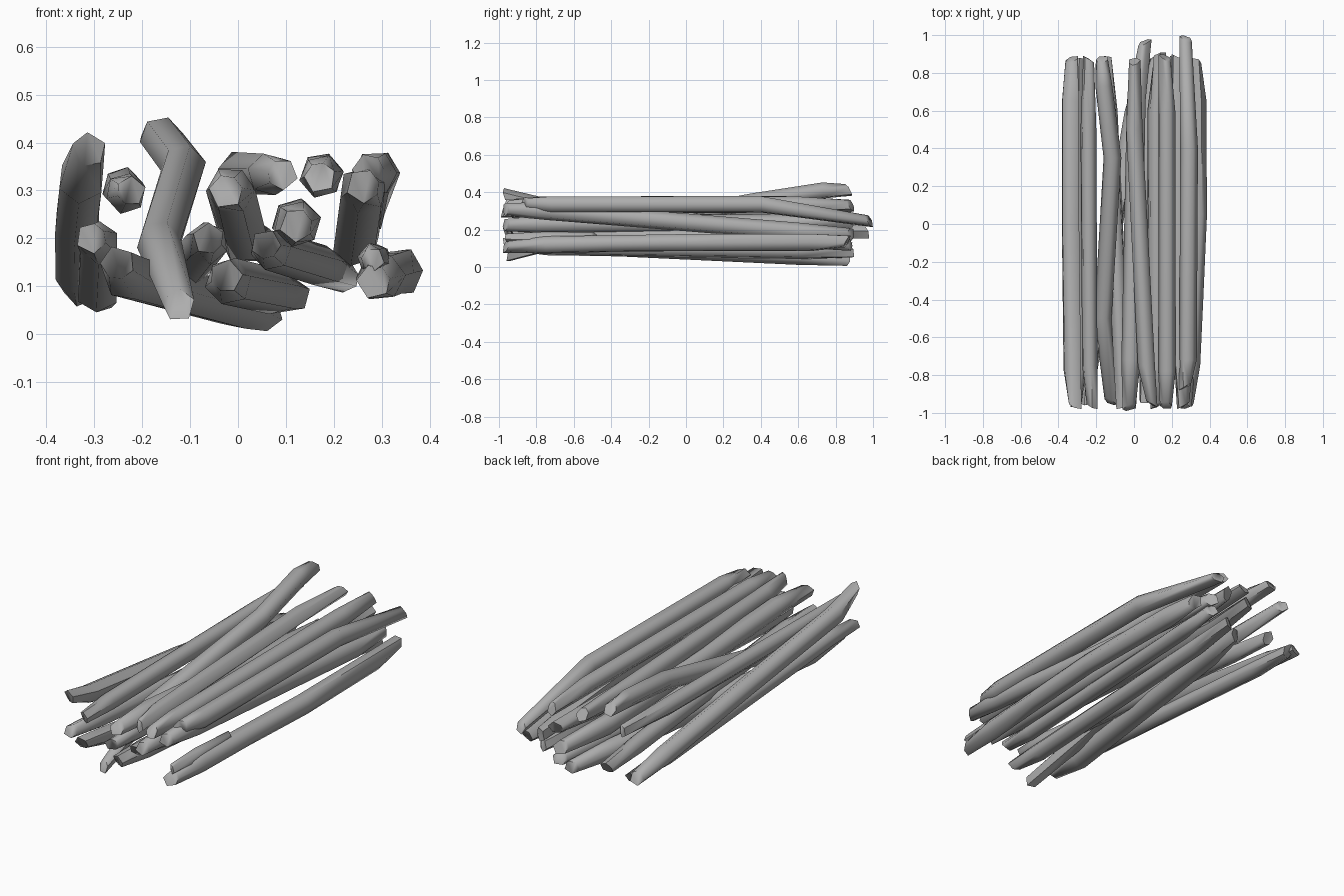
import bpy, bmesh, math, random
from mathutils import Vector

cube = bpy.data.objects.get("Cube")
if cube:
    bpy.data.objects.remove(cube, do_unlink=True)

random.seed(4)
SIDES = 6

wood = bpy.data.materials.new("grey_wood")
wood.use_nodes = True
grey = (0.42, 0.42, 0.42, 1)
wood.diffuse_color = grey
wood.node_tree.nodes["Principled BSDF"].inputs["Base Color"].default_value = grey


def stick(name, path, radius=0.05):
    """Rough branch: faceted rings along a bent path, with ragged, splintered ends."""
    bm = bmesh.new()
    rings = []
    spin = random.uniform(0, math.tau)
    last = len(path) - 1
    for i, point in enumerate(path):
        centre = Vector(point)
        is_end = i in (0, last)
        inward = 1 if i == 0 else -1
        slant = random.uniform(0, math.tau)
        ring = []
        for k in range(SIDES):
            angle = spin + math.tau * k / SIDES
            # The splinter side stays wide and long, the other side is cut back
            lean = (1 + math.cos(angle - slant)) / 2
            size = radius * (0.5 + 0.4 * lean if is_end else random.uniform(0.95, 1.06))
            cut = inward * 0.04 * (1 - lean) if is_end else 0
            offset = Vector((size * math.cos(angle), cut, size * math.sin(angle)))
            ring.append(bm.verts.new(centre + offset))
        rings.append(ring)
    for a, b in zip(rings, rings[1:]):
        for k in range(SIDES):
            n = (k + 1) % SIDES
            bm.faces.new((a[k], a[n], b[n], b[k]))
    caps = [bm.faces.new(rings[0]), bm.faces.new(rings[-1])]
    bmesh.ops.triangulate(bm, faces=caps)
    bmesh.ops.recalc_face_normals(bm, faces=bm.faces)
    mesh = bpy.data.meshes.new(name)
    bm.to_mesh(mesh)
    bm.free()
    mesh.materials.append(wood)
    obj = bpy.data.objects.new(name, mesh)
    bpy.context.collection.objects.link(obj)
    bpy.ops.object.select_all(action="DESELECT")
    obj.select_set(True)
    bpy.context.view_layer.objects.active = obj
    bpy.ops.object.shade_smooth_by_angle(angle=math.radians(62))


# Right-hand side of the bundle
stick("outer_right_stick", [(-.318, -.98, .38), (-.328, -.77, .325), (-.338, .0, .23), (-.337, .65, .135), (-.333, .89, .1)], .05)
stick("upper_right_stick", [(-.23, -.98, .295), (-.235, -.75, .295), (-.24, .5, .305), (-.232, .89, .315)], .043)
stick("lower_right_stick", [(-.3, -.97, .205), (-.29, -.75, .19), (-.295, .6, .09), (-.29, .88, .07)], .045)
stick("bottom_cross_stick", [(-.25, -.96, .14), (-.23, -.7, .12), (.0, .6, .06), (.05, .88, .04)], .05)
stick("bent_top_stick", [(-.13, -.96, .065), (-.163, -.5, .19), (-.115, .35, .35), (-.16, .73, .41), (-.17, .89, .42)], .047)

# Middle of the bundle
stick("middle_back_cross_stick", [(.06, -.95, .18), (.07, -.72, .175), (.17, .6, .145), (.23, .89, .12)], .044)
stick("middle_front_cross_stick", [(-.055, -.98, .195), (-.065, -.75, .19), (-.13, .6, .11), (-.15, .89, .09)], .046)
stick("lower_middle_stick", [(-.03, -.98, .115), (-.02, -.75, .11), (.08, .6, .09), (.11, .9, .085)], .048)
stick("sloping_middle_stick", [(-.02, -.99, .305), (-.015, -.72, .3), (.01, .65, .2), (.05, .98, .19)], .05)
stick("upper_middle_stick", [(.085, -.97, .335), (.065, -.75, .335), (.0, .5, .335), (.0, .88, .34)], .045)
stick("inner_left_stick", [(.13, -.98, .23), (.125, -.75, .23), (.12, .6, .235), (.13, .91, .235)], .049)

# Left-hand side of the bundle
stick("upper_left_stick", [(.17, -.98, .335), (.175, -.78, .33), (.175, .6, .335), (.17, .9, .335)], .046)
stick("sloping_left_stick", [(.27, -.98, .31), (.26, -.75, .3), (.245, .6, .19), (.24, .9, .175)], .05)
stick("top_left_stick", [(.28, -.88, .345), (.285, -.72, .335), (.29, .4, .335), (.28, 1, .25)], .047)
stick("outer_left_stick", [(.29, -.98, .115), (.298, -.75, .12), (.315, -.4, .125), (.338, .05, .13), (.333, .66, .13), (.325, .88, .13)], .05)
stick("outer_left_spur", [(.275, -.97, .155), (.285, -.75, .155), (.3, -.47, .165)], .035)
